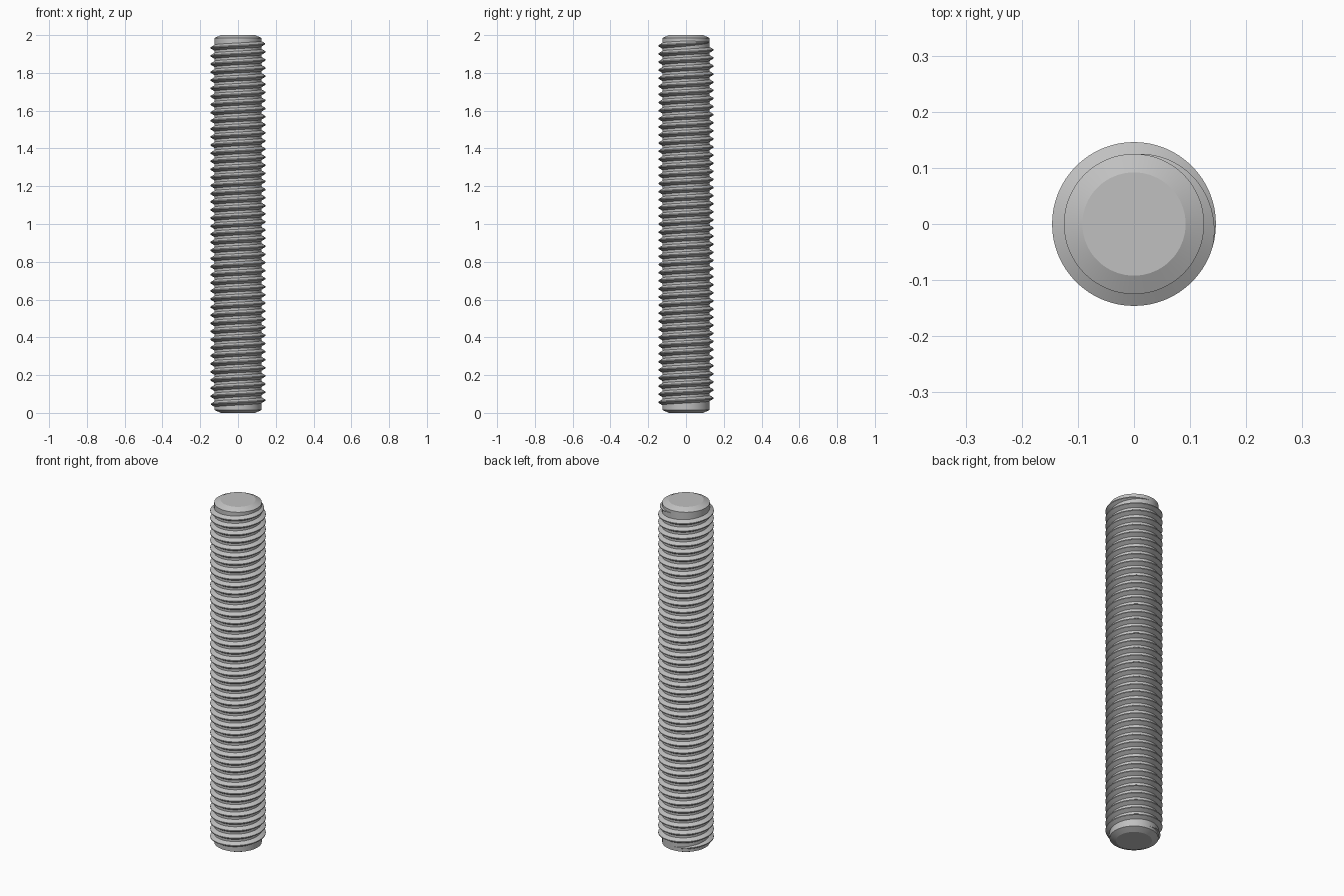
import bpy, bmesh
from math import sin, cos, pi, radians

cube = bpy.data.objects.get("Cube")
if cube:
    bpy.data.objects.remove(cube, do_unlink=True)

CORE_R, CREST_R, FLAT_R = 0.125, 0.146, 0.092
LENGTH, CHAMFER = 2.0, 0.016
SEGMENTS, TURNS = 64, 45
THREAD_LOW, THREAD_HIGH = 0.035, 1.965
PITCH = (THREAD_HIGH - THREAD_LOW) / TURNS
START, FADE = pi / 2, radians(105)

steel = bpy.data.materials.new("grey steel")
steel.use_nodes = True
colour = (0.53, 0.53, 0.53, 1)
steel.diffuse_color = colour
steel.node_tree.nodes["Principled BSDF"].inputs["Base Color"].default_value = colour


def finish(bm, name):
    bmesh.ops.recalc_face_normals(bm, faces=bm.faces[:])
    mesh = bpy.data.meshes.new(name)
    bm.to_mesh(mesh)
    bm.free()
    obj = bpy.data.objects.new(name, mesh)
    bpy.context.collection.objects.link(obj)
    mesh.materials.append(steel)
    bpy.ops.object.select_all(action="DESELECT")
    obj.select_set(True)
    bpy.context.view_layer.objects.active = obj
    bpy.ops.object.shade_smooth_by_angle(angle=radians(20))
    return obj


def skin(bm, rings, closed):
    # Joins successive rings with quads and caps both ends
    for low, high in zip(rings, rings[1:]):
        count = len(low)
        for i in range(count if closed else count - 1):
            j = (i + 1) % count
            bm.faces.new((low[i], low[j], high[j], high[i]))
    bm.faces.new(rings[0])
    bm.faces.new(rings[-1])


# Plain core with shallow chamfered ends
bm = bmesh.new()
profile = [(FLAT_R, 0), (CORE_R, CHAMFER),
           (CORE_R, LENGTH - CHAMFER), (FLAT_R, LENGTH)]
rings = []
for r, z in profile:
    angles = [2 * pi * i / SEGMENTS for i in range(SEGMENTS)]
    rings.append([bm.verts.new((r * cos(a), r * sin(a), z)) for a in angles])
skin(bm, rings, True)
finish(bm, "rod_core")

# Right-handed helical ridge that fades into the core at both ends
bm = bmesh.new()
total = TURNS * 2 * pi
base_half, crest_half = PITCH * 0.36, PITCH * 0.06
root_r = CORE_R - 0.0005
rings = []
for i in range(TURNS * SEGMENTS + 1):
    turn = 2 * pi * i / SEGMENTS
    fade = max(0.02, min(1, turn / FADE, (total - turn) / FADE))
    crest_r = root_r + (CREST_R - root_r) * fade
    half = crest_half + (base_half - crest_half) * fade
    z = THREAD_LOW + PITCH * turn / (2 * pi)
    a = START + turn
    section = [(root_r, -half), (crest_r, -crest_half),
               (crest_r, crest_half), (root_r, half)]
    rings.append([bm.verts.new((r * cos(a), r * sin(a), z + dz))
                  for r, dz in section])
skin(bm, rings, False)
finish(bm, "screw_thread")
